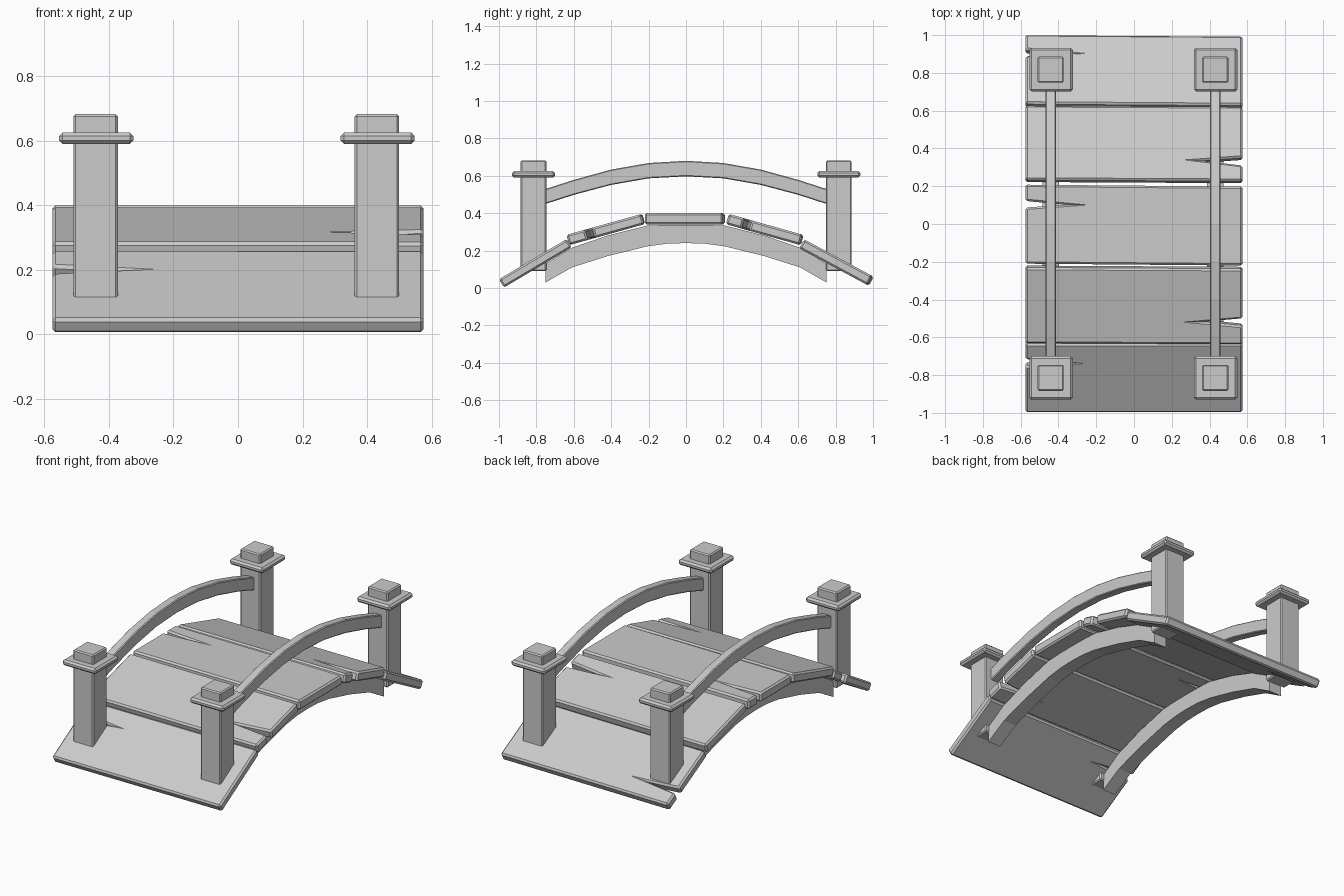
import bpy, bmesh, math
from mathutils import Vector

if "Cube" in bpy.data.objects:
    bpy.data.objects.remove(bpy.data.objects["Cube"])


def prism(name, base, offset, bevel=0.0):
    """Solid made by sweeping a flat polygon along an offset vector."""
    bm = bmesh.new()
    offset = Vector(offset)
    a = [bm.verts.new(p) for p in base]
    b = [bm.verts.new(Vector(p) + offset) for p in base]
    n = len(a)
    bm.faces.new(a)
    bm.faces.new(b[::-1])
    for i in range(n):
        j = (i + 1) % n
        bm.faces.new((a[j], a[i], b[i], b[j]))
    bmesh.ops.recalc_face_normals(bm, faces=bm.faces)
    mesh = bpy.data.meshes.new(name)
    bm.to_mesh(mesh)
    bm.free()
    obj = bpy.data.objects.new(name, mesh)
    bpy.context.collection.objects.link(obj)
    if bevel:
        mod = obj.modifiers.new("Bevel", "BEVEL")
        mod.width = bevel
        mod.segments = 1
        mod.limit_method = 'ANGLE'
        mod.angle_limit = math.radians(40)
    return obj


def box(name, cx, cy, half, z0, z1, bevel):
    base = [(cx + sx * half, cy + sy * half, z0)
            for sx, sy in ((-1, -1), (1, -1), (1, 1), (-1, 1))]
    return prism(name, base, (0, 0, z1 - z0), bevel)


def plank(name, y0, z0, y1, z1, thick, side, crack, depth=0.21, skew=0.0):
    """Sloped board between two top edges, with a wedge crack in one side."""
    half = 0.575

    def pt(x, y):
        return (x, y, z0 + (z1 - z0) * (y - y0) / (y1 - y0))

    lo, mid, hi = crack
    corners = [(-side * half, y0), (side * half, y0), (side * half, lo),
               (side * (half - depth), mid), (side * half, hi),
               (side * half, y1), (-side * half, y1)]
    # slightly uneven sawn ends
    pts = [pt(x, y - (skew * x / half if y in (y0, y1) else 0)) for x, y in corners]
    slope = Vector((0, y1 - y0, z1 - z0)).normalized()
    down = Vector((0, slope.z, -slope.y)) * thick
    return prism(name, pts, down, 0.01)


# Deck planks
plank("deck_plank_front_end", -1.0, 0.047, -0.637, 0.262, 0.052, -1, (-0.755, -0.738, -0.72))
plank("deck_plank_front", -0.636, 0.285, -0.236, 0.396, 0.057, 1, (-0.54, -0.52, -0.502), skew=0.003)
plank("deck_plank_middle", -0.215, 0.40, 0.203, 0.40, 0.06, -1, (0.087, 0.102, 0.122), skew=0.005)
plank("deck_plank_back", 0.232, 0.395, 0.626, 0.284, 0.057, 1, (0.312, 0.337, 0.352), skew=0.003)
plank("deck_plank_back_end", 0.635, 0.258, 1.0, 0.062, 0.055, -1, (0.892, 0.905, 0.925), skew=0.004)

# Arch profiles: (y, top z, bottom z) for one half
beam_half = [(0, 0.338, 0.24), (0.1, 0.337, 0.237), (0.21, 0.333, 0.222),
             (0.42, 0.28, 0.17), (0.61, 0.215, 0.11), (0.75, 0.13, 0.03)]
rail_half = [(0, 0.68, 0.597), (0.2, 0.668, 0.586), (0.4, 0.633, 0.551),
             (0.6, 0.578, 0.498), (0.78, 0.52, 0.44)]


def arch(name, half, cx, width, bevel=0.0):
    full = [(-y, t, b) for y, t, b in half[:0:-1]] + half
    x = cx - width / 2
    outline = [(x, y, t) for y, t, b in full] + [(x, y, b) for y, t, b in full[::-1]]
    return prism(name, outline, (width, 0, 0), bevel)


# Support beams, hand rails and capped posts on both sides
for side, cx in (("left", -0.441), ("right", 0.43)):
    arch("support_beam_" + side, beam_half, cx, 0.088)
    arch("hand_rail_" + side, rail_half, cx, 0.054, 0.005)
    for end, cy in (("front", -0.815), ("back", 0.817)):
        tag = "_" + end + "_" + side
        box("post" + tag, cx, cy, 0.069, 0.09, 0.682, 0.007)
        box("post_cap" + tag, cx + 0.002, cy, 0.115, 0.59, 0.625, 0.011)
